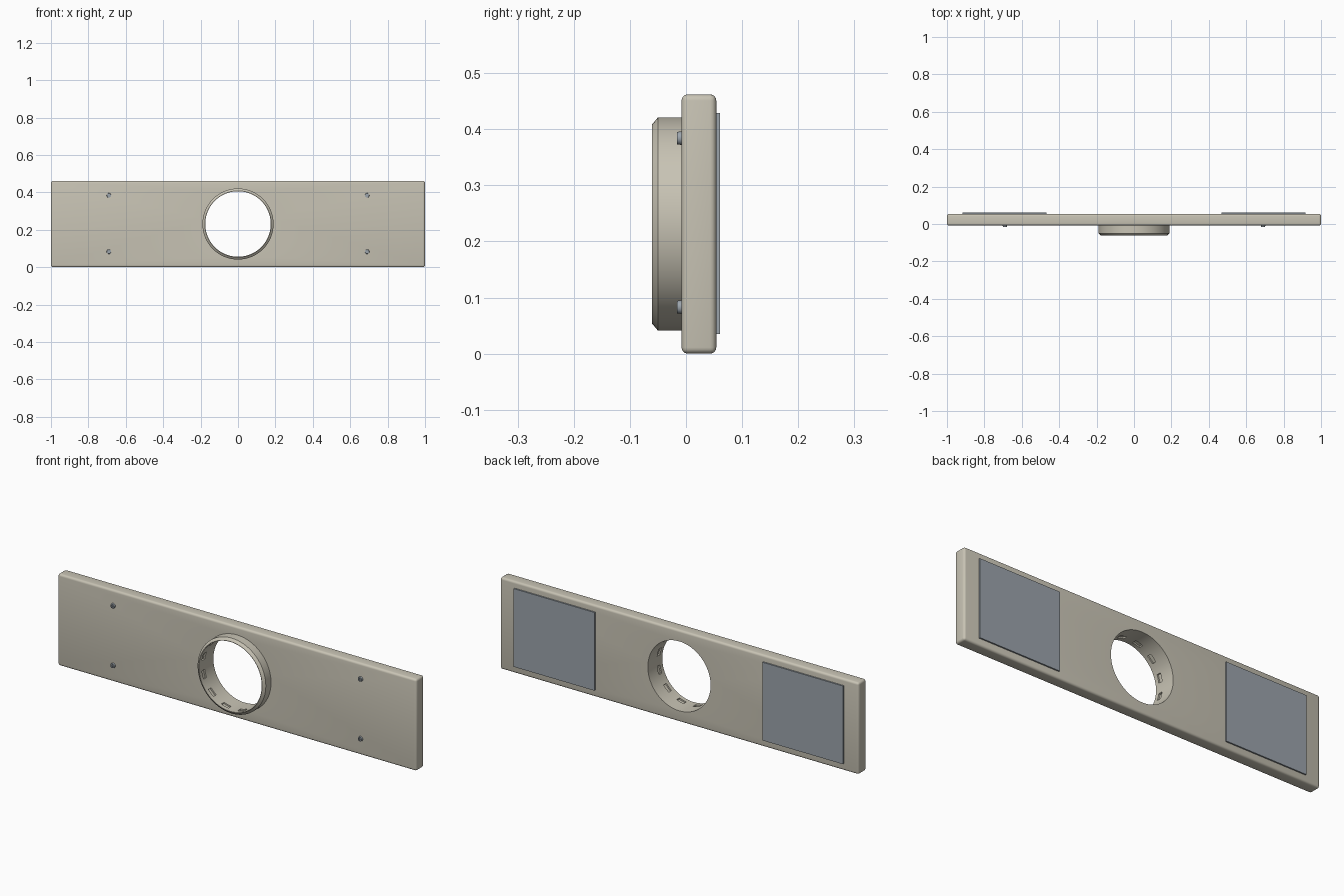
import bpy, bmesh, math
from mathutils import Matrix, Vector

if "Cube" in bpy.data.objects:
    bpy.data.objects.remove(bpy.data.objects["Cube"])

CZ = 0.231          # height of the ring centre
HOLE_R = 0.175
FRONT, BACK = -0.008, 0.054


def material(name, rgb):
    m = bpy.data.materials.new(name)
    m.diffuse_color = (*rgb, 1)
    m.use_nodes = True
    m.node_tree.nodes["Principled BSDF"].inputs["Base Color"].default_value = m.diffuse_color
    return m


BEIGE = material("beige_plastic", (0.58, 0.55, 0.46))
SLATE = material("grey_pad", (0.33, 0.37, 0.41))
STEEL = material("steel", (0.33, 0.37, 0.41))


def finish(name, bm, mat=None):
    bmesh.ops.recalc_face_normals(bm, faces=bm.faces)
    me = bpy.data.meshes.new(name)
    bm.to_mesh(me)
    bm.free()
    ob = bpy.data.objects.new(name, me)
    bpy.context.collection.objects.link(ob)
    if mat:
        me.materials.append(mat)
    return ob


def add_box(bm, lo, hi, rot=Matrix()):
    lo, hi = Vector(lo), Vector(hi)
    size = hi - lo
    bmesh.ops.create_cube(bm, size=1, matrix=rot @ Matrix.Translation((lo + hi) / 2)
                          @ Matrix.Diagonal((*size, 1)))


def add_cylinder(bm, x, z, r, y0, y1, segs, r_front=None):
    mat = Matrix.Translation((x, (y0 + y1) / 2, z)) @ Matrix.Rotation(math.pi / 2, 4, 'X')
    bmesh.ops.create_cone(bm, cap_ends=True, segments=segs, radius1=r,
                          radius2=r if r_front is None else r_front,
                          depth=y1 - y0, matrix=mat)


def bevel(ob, width, segs):
    m = ob.modifiers.new("bevel", 'BEVEL')
    m.width, m.segments = width, segs


def cut(ob, cutter):
    m = ob.modifiers.new("cut", 'BOOLEAN')
    m.operation, m.solver, m.object = 'DIFFERENCE', 'EXACT', cutter
    cutter.hide_render = True
    cutter.hide_viewport = True


def smooth(ob):
    # bake modifiers so the smoothing sees the final edges
    for o in bpy.context.selected_objects:
        o.select_set(False)
    ob.select_set(True)
    bpy.context.view_layer.objects.active = ob
    for m in list(ob.modifiers):
        bpy.ops.object.modifier_apply(modifier=m.name)
    bpy.ops.object.shade_smooth_by_angle(angle=math.radians(30))


# Long rounded plate with a round opening
bm = bmesh.new()
add_box(bm, (-1, FRONT, 0), (1, BACK, 0.462))
plate = finish("plate", bm, BEIGE)
bevel(plate, 0.011, 4)
bm = bmesh.new()
add_cylinder(bm, 0, CZ, HOLE_R, -0.1, 0.1, 96)
cut(plate, finish("hole_cutter", bm))
smooth(plate)

# Chamfered collar lathed around the opening
bm = bmesh.new()
profile = [(HOLE_R, FRONT), (HOLE_R, -0.061), (0.177, -0.061), (0.19, -0.050), (0.19, FRONT)]
verts = [bm.verts.new((r, y, CZ)) for r, y in profile]
edges = [bm.edges.new((verts[i], verts[(i + 1) % len(verts)])) for i in range(len(verts))]
bmesh.ops.spin(bm, geom=verts + edges, cent=(0, 0, CZ), axis=(0, 1, 0),
               angle=math.tau, steps=96)
bmesh.ops.remove_doubles(bm, verts=bm.verts, dist=1e-4)
collar = finish("collar", bm, BEIGE)

# Shallow pockets around the inside of the collar
bm = bmesh.new()
for i in range(12):
    rot = Matrix.Translation((0, 0, CZ)) @ Matrix.Rotation(math.tau * (i + 0.5) / 12, 4, 'Y')
    add_box(bm, (0.15, -0.040, -0.02), (0.182, -0.018, 0.02), rot)
cut(collar, finish("pocket_cutter", bm))
smooth(collar)

for side, tag in ((-1, "left"), (1, "right")):
    # Thin adhesive pads on the back
    x0, x1 = sorted((side * 0.468, side * 0.918))
    bm = bmesh.new()
    add_box(bm, (x0, BACK, 0.035), (x1, 0.061, 0.429))
    finish("pad_" + tag, bm, SLATE)

    # Small cross-slotted screws on the front
    for z, level in ((0.083, "lower"), (0.384, "upper")):
        x = side * 0.69
        bm = bmesh.new()
        add_cylinder(bm, x, z, 0.0125, -0.016, FRONT + 0.002, 24, 0.011)
        screw = finish(f"screw_{tag}_{level}", bm, STEEL)
        for w, h in ((0.0075, 0.0018), (0.0018, 0.0075)):
            bm = bmesh.new()
            add_box(bm, (x - w, -0.03, z - h), (x + w, -0.012, z + h))
            cut(screw, finish("slot_cutter", bm))
        smooth(screw)

# Cutters are baked in, so remove them
for ob in [o for o in bpy.data.objects if "cutter" in o.name]:
    bpy.data.objects.remove(ob)
